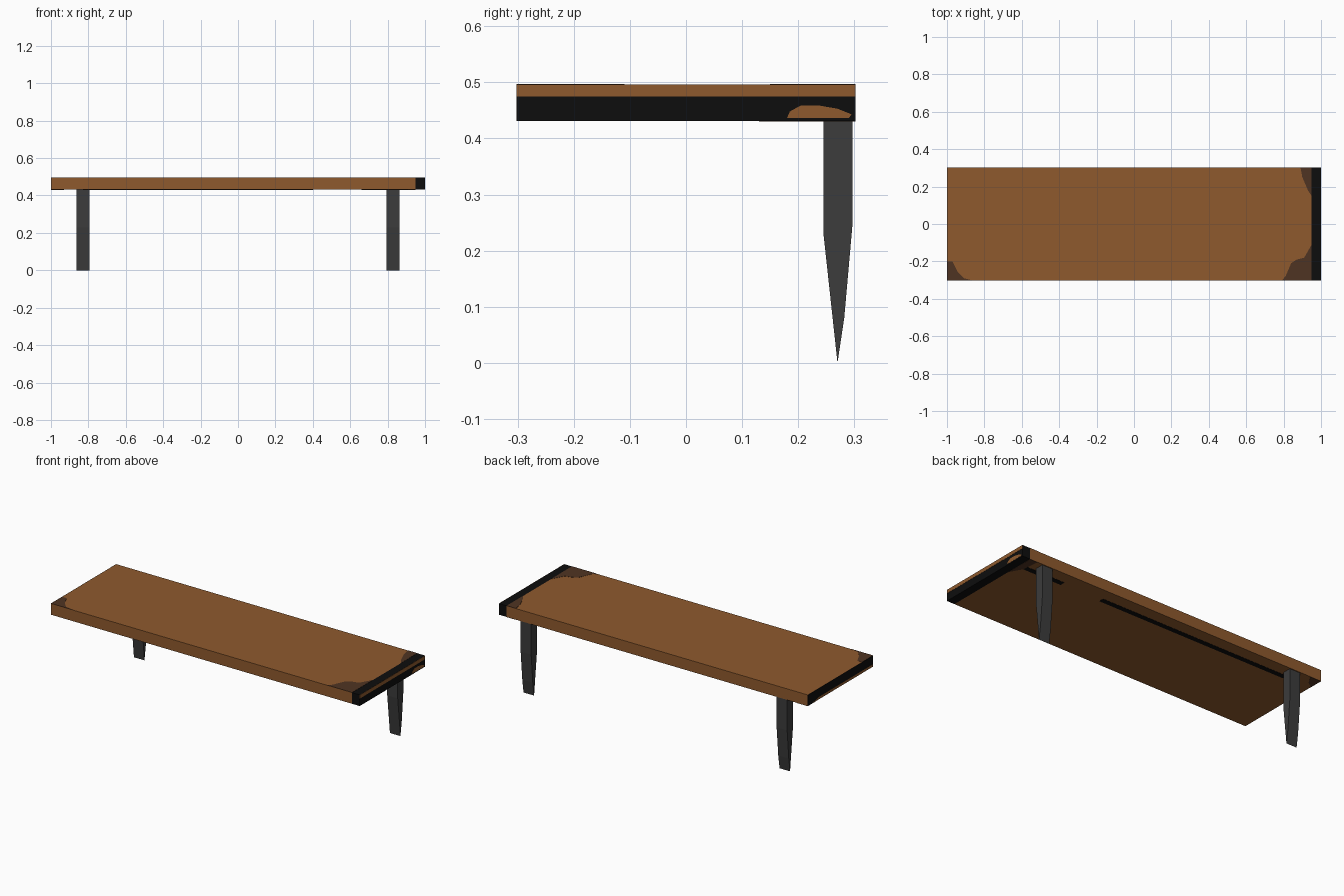
import bpy, bmesh
from mathutils import Vector

if "Cube" in bpy.data.objects:
    bpy.data.objects.remove(bpy.data.objects["Cube"])


def material(name, rgb):
    m = bpy.data.materials.new(name)
    m.diffuse_color = (*rgb, 1)
    m.use_nodes = True
    m.node_tree.nodes["Principled BSDF"].inputs["Base Color"].default_value = m.diffuse_color
    return m


BROWN = material("warm wood", (0.275, 0.102, 0.027))
DARK = material("worn dark wood", (0.078, 0.034, 0.016))
BLACK = material("black edge", (0.004, 0.004, 0.004))
GREY = material("dark grey metal", (0.045, 0.045, 0.045))

HX, HY, Z0, Z1 = 1.0, 0.302, 0.431, 0.496
BAND = 0.95          # where the black end begins
T = 0.001            # plate thickness


def prism(name, pts, axis, lo, hi, mat):
    """Extrude a 2D outline along an axis (0 = x, outline in y,z; 2 = z, outline in x,y)."""
    bm = bmesh.new()

    def place(p, t):
        return Vector((t, p[0], p[1])) if axis == 0 else Vector((p[0], p[1], t))

    face = bm.faces.new([bm.verts.new(place(p, lo)) for p in pts])
    new = bmesh.ops.extrude_face_region(bm, geom=[face])["geom"]
    shift = place((0, 0), hi - lo)
    bmesh.ops.translate(bm, vec=shift, verts=[v for v in new if isinstance(v, bmesh.types.BMVert)])
    bmesh.ops.recalc_face_normals(bm, faces=bm.faces)
    me = bpy.data.meshes.new(name)
    bm.to_mesh(me)
    bm.free()
    me.materials.append(mat)
    ob = bpy.data.objects.new(name, me)
    bpy.context.collection.objects.link(ob)
    return ob


def rect(a0, b0, a1, b1):
    return [(a0, b0), (a1, b0), (a1, b1), (a0, b1)]


# Board and its black right end
prism("board", rect(-HX, -HY, BAND, HY), 2, Z0, Z1, BROWN)
prism("board_black_end", rect(BAND, -HY, HX, HY), 2, Z0, Z1, BLACK)

# Worn patches on the top corners
top_patches = {
    "front_left": [(-1, -0.2), (-0.97, -0.2), (-0.94, -0.26), (-0.91, -0.29),
                   (-0.86, -HY), (-1, -HY)],
    "front_right": [(0.79, -HY), (0.81, -0.28), (0.84, -0.21), (0.87, -0.19),
                    (0.91, -0.18), (BAND, -0.11), (BAND, -HY)],
    "back_right": [(0.89, HY), (0.90, 0.25), (0.93, 0.18), (BAND, 0.15), (BAND, HY)],
}
for name, pts in top_patches.items():
    prism("top_patch_" + name, pts, 2, Z1 - T, Z1 + T, DARK)

# Worn patches and dark streaks on the underside
prism("under_patch_right", [(0.90, HY), (0.91, 0.2), (BAND, 0.13), (BAND, HY)],
      2, Z0 - T, Z0 + T, DARK)
prism("under_patch_left", [(-1, HY), (-0.93, HY), (-0.96, 0.25), (-1, 0.22)],
      2, Z0 - T, Z0 + T, DARK)
for i, (a, b) in enumerate([(-0.83, 0.40), (0.66, BAND)]):
    prism(f"under_streak_{i}", rect(a, 0.2, b, 0.23), 2, Z0 - T, Z0 + T, BLACK)

# Right end: brown upper strip and worn-through blob
prism("right_end_strip", rect(-HY, 0.475, HY, Z1), 0, HX - T, HX + T, BROWN)
prism("right_end_blob", [(0.18, 0.436), (0.185, 0.448), (0.205, 0.459), (0.235, 0.459),
                         (0.27, 0.453), (0.295, 0.443), (0.29, 0.436)],
      0, HX - T, HX + T, BROWN)

# Left end: black upper part above a brown strip
prism("left_end_black", [(-HY, 0.446), (0.2, 0.446), (0.27, Z0), (HY, Z0), (HY, Z1), (-HY, Z1)],
      0, -HX - T, -HX + T, BLACK)

# Two pointed legs along the back
leg = [(0.245, Z0), (0.245, 0.23), (0.27, 0), (0.282, 0.08), (0.297, 0.25), (0.297, Z0)]
for side, x in (("left", -0.829), ("right", 0.829)):
    prism(side + "_leg", leg, 0, x - 0.034, x + 0.034, GREY)
